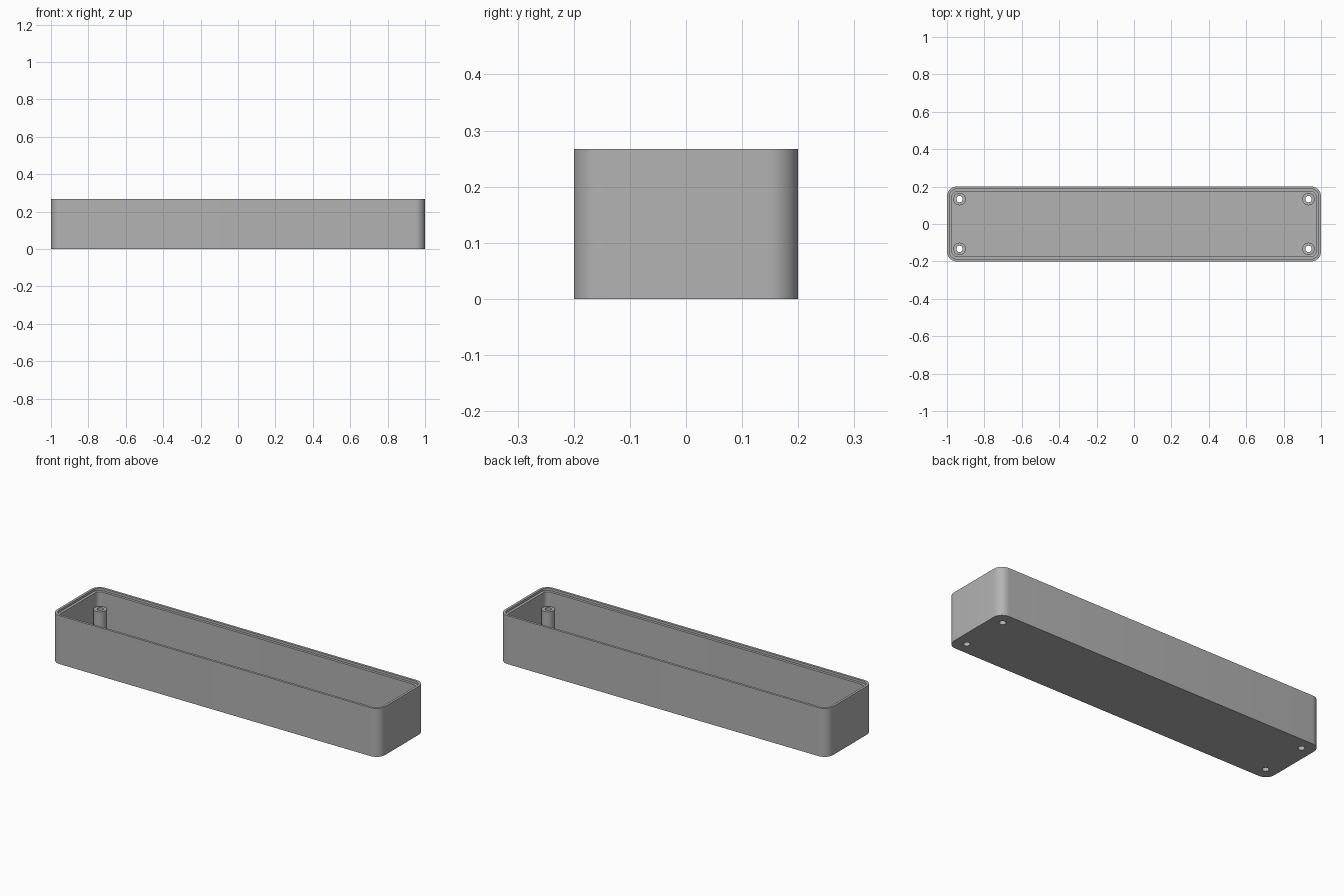
import bpy, bmesh, math
from mathutils import Vector

cube = bpy.data.objects.get("Cube")
if cube:
    bpy.data.objects.remove(cube, do_unlink=True)

LENGTH, WIDTH, HEIGHT, RADIUS = 2.0, 0.4, 0.267, 0.053
WALL, FLOOR = 0.027, 0.027
LIP, LIP_DEPTH = 0.013, 0.013
POST_X, POST_Y, POST_TOP = 0.933, 0.133, 0.18
POST_R, HOLE_R = 0.033, 0.017

grey = bpy.data.materials.new("plain grey")
grey.use_nodes = True
grey.diffuse_color = (0.45, 0.45, 0.45, 1)
grey.node_tree.nodes["Principled BSDF"].inputs["Base Color"].default_value = (0.45, 0.45, 0.45, 1)


def rounded_ring(bm, inset, z, steps=10):
    """Rounded rectangle of vertices, inset from the outer wall."""
    r = RADIUS - inset
    cx, cy = LENGTH / 2 - RADIUS, WIDTH / 2 - RADIUS
    ring = []
    for i, (sx, sy) in enumerate([(1, 1), (-1, 1), (-1, -1), (1, -1)]):
        for k in range(steps + 1):
            a = math.pi / 2 * (i + k / steps)
            ring.append(bm.verts.new((sx * cx + r * math.cos(a), sy * cy + r * math.sin(a), z)))
    return ring


def circle_ring(bm, radius, z, x=0, y=0, n=32):
    return [bm.verts.new((x + radius * math.cos(2 * math.pi * k / n),
                          y + radius * math.sin(2 * math.pi * k / n), z)) for k in range(n)]


def bridge(bm, rings):
    for a, b in zip(rings, rings[1:]):
        for i in range(len(a)):
            j = (i + 1) % len(a)
            bm.faces.new((a[i], a[j], b[j], b[i]))


def make_object(name, bm):
    bmesh.ops.recalc_face_normals(bm, faces=bm.faces[:])
    mesh = bpy.data.meshes.new(name)
    bm.to_mesh(mesh)
    bm.free()
    mesh.materials.append(grey)
    obj = bpy.data.objects.new(name, mesh)
    bpy.context.collection.objects.link(obj)
    return obj


def smooth(obj):
    bpy.ops.object.select_all(action='DESELECT')
    obj.select_set(True)
    bpy.context.view_layer.objects.active = obj
    bpy.ops.object.shade_smooth_by_angle(angle=math.radians(30))


# Open tray: outer wall, rim, recessed lip and inner wall
bm = bmesh.new()
rings = [rounded_ring(bm, inset, z) for inset, z in [
    (0, 0), (0, HEIGHT), (LIP, HEIGHT), (LIP, HEIGHT - LIP_DEPTH),
    (WALL, HEIGHT - LIP_DEPTH), (WALL, FLOOR)]]
bridge(bm, rings)
bm.faces.new(rings[0])
bm.faces.new(rings[-1])
tray = make_object("tray", bm)

# Screw holes through the floor
bm = bmesh.new()
for x in (-POST_X, POST_X):
    for y in (-POST_Y, POST_Y):
        ends = [circle_ring(bm, HOLE_R, z, x, y) for z in (-0.05, 0.1)]
        bridge(bm, ends)
        for end in ends:
            bm.faces.new(end)
cutter = make_object("hole_cutter", bm)
cutter.hide_render = True
cutter.hide_viewport = True
cut = tray.modifiers.new("screw holes", 'BOOLEAN')
cut.operation, cut.solver, cut.object = 'DIFFERENCE', 'EXACT', cutter
bpy.context.view_layer.objects.active = tray
bpy.ops.object.modifier_apply(modifier=cut.name)
bpy.data.objects.remove(cutter, do_unlink=True)
smooth(tray)

# Hollow screw posts standing in the corners
for side, x in (("right", -POST_X), ("left", POST_X)):
    for end, y in (("front", -POST_Y), ("back", POST_Y)):
        bm = bmesh.new()
        bridge(bm, [circle_ring(bm, r, z) for r, z in [
            (POST_R, FLOOR), (POST_R, POST_TOP), (HOLE_R, POST_TOP), (HOLE_R, FLOOR)]])
        post = make_object(f"{end}_{side}_screw_post", bm)
        post.location = Vector((x, y, 0))
        smooth(post)
